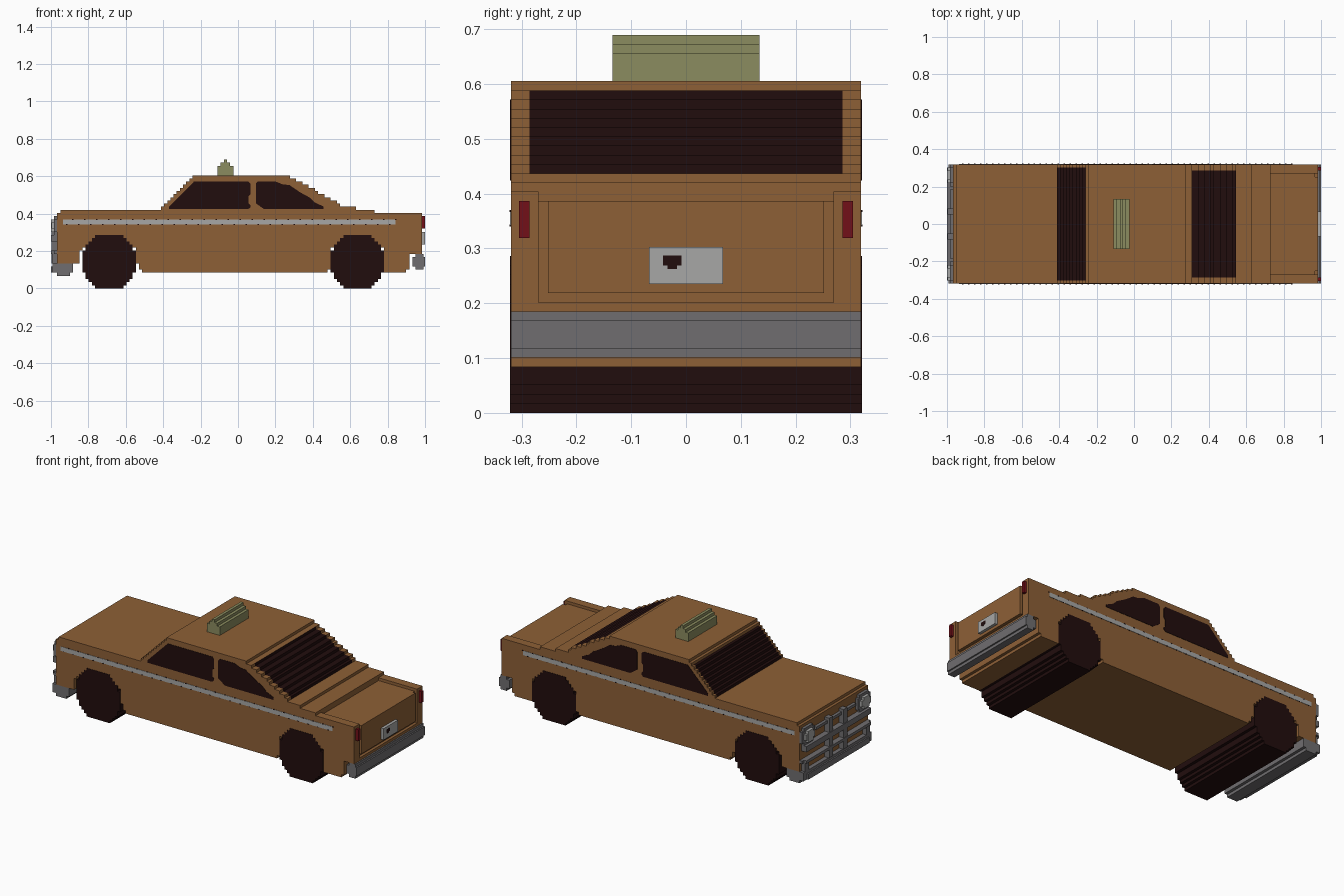
import bpy
import bmesh
import math

cube = bpy.data.objects.get("Cube")
if cube:
    bpy.data.objects.remove(cube, do_unlink=True)

S = 2 / 119  # size of one block; the car is 119 blocks long


def material(name, rgb):
    m = bpy.data.materials.new(name)
    m.use_nodes = True
    m.diffuse_color = (*rgb, 1)
    m.node_tree.nodes["Principled BSDF"].inputs["Base Color"].default_value = (*rgb, 1)
    return m


BODY = material("orange brown", (0.27, 0.117, 0.037))
DARK = material("near black", (0.0155, 0.004, 0.004))
SIGN = material("olive", (0.26, 0.265, 0.115))
LIGHT = material("light grey", (0.39, 0.39, 0.38))
GREY = material("bumper grey", (0.16, 0.155, 0.16))
RED = material("lamp red", (0.17, 0.005, 0.009))


def finish(name, bm, *mats):
    bmesh.ops.recalc_face_normals(bm, faces=bm.faces)
    mesh = bpy.data.meshes.new(name)
    bm.to_mesh(mesh)
    bm.free()
    for m in mats:
        mesh.materials.append(m)
    ob = bpy.data.objects.new(name, mesh)
    bpy.context.collection.objects.link(ob)
    return ob


def add_prism(bm, pts, ys):
    """Extrude an x-z outline through the given y stations."""
    rings = [[bm.verts.new((x, y, z)) for x, z in pts] for y in ys]
    n = len(pts)
    for a, b in zip(rings, rings[1:]):
        for i in range(n):
            bm.faces.new((a[i], a[(i + 1) % n], b[(i + 1) % n], b[i]))
    bm.faces.new(rings[0])
    bm.faces.new(rings[-1])


def boxes(name, mat, *specs):
    """Boxes in block units: i0, i1, j0, j1, k0, k1."""
    bm = bmesh.new()
    for i0, i1, j0, j1, k0, k1 in specs:
        x0, x1, z0, z1 = -1 + i0 * S, -1 + i1 * S, k0 * S, k1 * S
        add_prism(bm, [(x0, z0), (x1, z0), (x1, z1), (x0, z1)], [j0 * S, j1 * S])
    return finish(name, bm, mat)


def both(*specs):
    """Repeat box specs on the other side of the car."""
    return [s for a in specs for s in (a, (a[0], a[1], -a[3], -a[2], a[4], a[5]))]


def stair_outline(columns):
    """Blocky outline from (i, bottom, top) columns one block wide."""
    top, bottom = [], []
    for i, b, t in columns:
        for e in (i, i + 1):
            top.append((e, t))
            bottom.append((e, b))
    out = []
    for p in top + bottom[::-1]:
        if len(out) > 1 and (out[-1][1] == out[-2][1] == p[1]):
            out[-1] = p
        elif not out or out[-1] != p:
            out.append(p)
    return [(-1 + i * S, k * S) for i, k in out]


# Body shell
def body_top(i):
    if i < 3:
        return 24
    if i < 35:
        return 25
    if i < 45:
        return i - 9
    if i < 76:
        return 36
    if i < 78:
        return 35
    if i < 92:
        return 34 - (i - 78) * 8 // 14
    return 26 if i < 97 else 25 if i < 103 else 23


def body_bottom(i):
    for end, k in ((9, 8), (10, 12), (27, 13), (28, 8), (29, 6), (88, 5),
                   (89, 6), (106, 13), (113, 5), (114, 6)):
        if i < end:
            return k
    return 11


bm = bmesh.new()
add_prism(bm, stair_outline([(i, body_bottom(i), body_top(i)) for i in range(2, 117)]),
          [j * S for j in (-19, -18, -17, 17, 18, 19)])
# Stepped windscreen and rear window
for f in bm.faces:
    c = f.calc_center_median()
    f.normal_update()
    if abs(f.normal.y) > 0.5 or c.z < 0.425:
        continue
    if -0.416 < c.x < -0.262 and abs(c.y) < 18 * S:
        f.material_index = 1
    if 0.305 < c.x < 0.55 and abs(c.y) < 17 * S:
        f.material_index = 1
finish("body", bm, BODY, DARK)

# Boot surround, raised side rails and lid panel
boxes("boot_frame", BODY,
      *both((117, 118, 16, 19, 11, 24), (103, 117, 16, 19, 23, 24)),
      (117, 118, -16, 16, 11, 12), (117, 118, -15, 15, 13, 23))

# Wheels, solid across the car
for name, ci in (("front_wheels", 18), ("rear_wheels", 97)):
    cols = []
    for c in range(-8, 9):
        h = round(math.sqrt(8.5 ** 2 - c * c)) + 0.5
        cols.append((ci + c, 8.5 - h, 8.5 + h))
    bm = bmesh.new()
    add_prism(bm, stair_outline(cols), [-19 * S - 0.002, 19 * S + 0.002])
    finish(name, bm, DARK)


def side_plates(name, mat, outlines, depth):
    bm = bmesh.new()
    for pts in outlines:
        for s in (-1, 1):
            add_prism(bm, pts, [s * 18.9 * S, s * (19 * S + depth)])
    return finish(name, bm, mat)


# Side windows
front_window = [(-.368, .424), (-.368, .438), (-.235, .572), (.055, .572), (.067, .56),
                (.067, .505), (.057, .495), (.057, .455), (.067, .445), (.067, .434), (.055, .424)]
rear_window = [(.095, .56), (.105, .572), (.2, .572), (.24, .556), (.275, .553), (.33, .515),
               (.385, .485), (.41, .46), (.457, .438), (.457, .424), (.14, .424), (.095, .455)]
side_plates("side_windows", DARK, [front_window, rear_window], 0.002)


# Side stripe with small dark checks along its edges
def rect(x0, x1, z0, z1):
    return [(x0, z0), (x1, z0), (x1, z1), (x0, z1)]


side_plates("side_stripe", LIGHT, [rect(-.935, .842, .342, .368)], 0.002)
side_plates("stripe_checks", DARK,
            [rect(x, x + .008, z, z + .004) for n in range(28)
             for x, z in ((-.92 + n * .064, .340), (-.888 + n * .064, .366))], 0.003)

# Roof sign
boxes("roof_sign", SIGN, (53, 58, -8, 8, 36, 39), (54, 57, -8, 8, 39, 40),
      (55, 56, -8, 8, 40, 41))

# Rear bumper, lamps and number plate
boxes("rear_bumper", GREY, (115, 119, -19, 19, 7, 10), (116, 118.5, -19, 19, 6, 7),
      (116, 118.5, -19, 19, 10, 11))
boxes("tail_lamps", RED, *both((118, 119, 17, 18.1, 19, 23)))
boxes("number_plate", LIGHT, (118, 119, -4, 4, 14, 18))
boxes("plate_mark", DARK, (118.9, 119.05, -2.5, -0.5, 16, 17.1),
      (118.9, 119.05, -2, -1, 15.6, 16))

# Front bumper tucked under the nose
boxes("front_bumper", GREY, (0.5, 7, -19, 19, 5, 8), (2, 6, -19, 19, 4, 5),
      (0, 2, -17, 17, 5, 7))

# Grille bars, posts and headlamps
boxes("grille", GREY, (0, 2, -18, 18, 15, 17), (1, 2, -19, 19, 11, 12),
      (0, 1, -18, 18, 11, 12), (1, 2, -11, 11, 20, 21),
      *both((0.2, 2, 3, 5, 8, 15), (0.2, 2, 3, 5, 17, 22), (0.5, 2, 16, 18, 8, 11)))
boxes("headlamp_rims", GREY, *both((1, 2, 12, 19, 18, 22), (1, 2, 13, 18, 17, 23)))
boxes("headlamps", LIGHT, *both((0, 1, 14, 17, 18, 22), (0.1, 1, 13, 18, 19, 21)))
